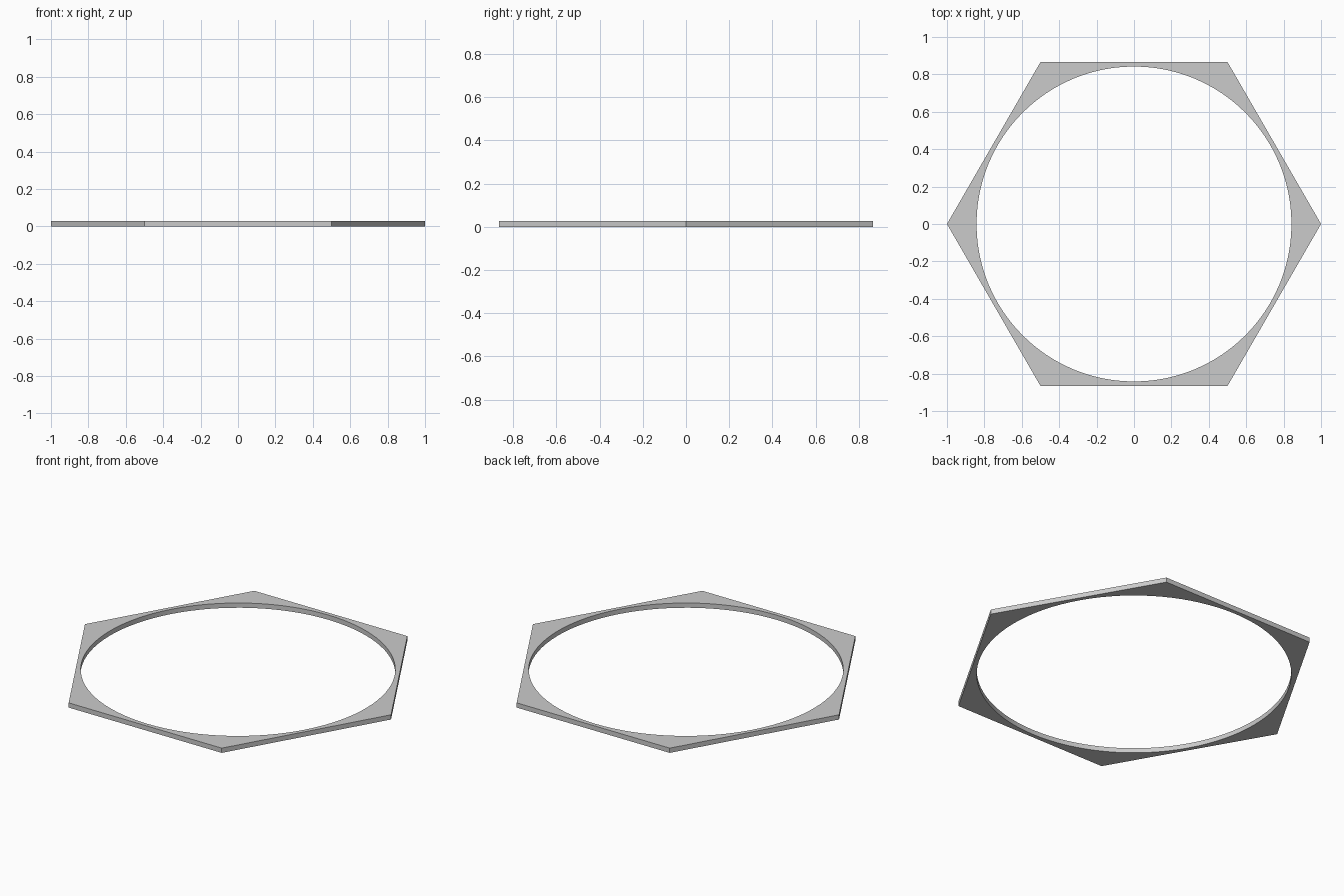
import bpy, bmesh
from math import sin, cos, pi, radians

if "Cube" in bpy.data.objects:
    bpy.data.objects.remove(bpy.data.objects["Cube"])

SEGMENTS = 96        # divisible by six so the hexagon corners are exact
HOLE_RADIUS = 0.842
HEIGHT = 0.028


def hex_radius(a):
    return cos(pi / 6) / cos(a % (pi / 3) - pi / 6)


def loop(bm, radius, z):
    angles = [2 * pi * i / SEGMENTS for i in range(SEGMENTS)]
    return [bm.verts.new((radius(a) * cos(a), radius(a) * sin(a), z)) for a in angles]


# Flat hexagonal frame with a round hole
bm = bmesh.new()
loops = [
    loop(bm, hex_radius, 0),
    loop(bm, hex_radius, HEIGHT),
    loop(bm, lambda a: HOLE_RADIUS, HEIGHT),
    loop(bm, lambda a: HOLE_RADIUS, 0),
]
for k in range(4):
    a, b = loops[k], loops[(k + 1) % 4]
    for i in range(SEGMENTS):
        j = (i + 1) % SEGMENTS
        bm.faces.new((a[i], a[j], b[j], b[i]))
bmesh.ops.recalc_face_normals(bm, faces=bm.faces)

mesh = bpy.data.meshes.new("hexagonal_frame")
bm.to_mesh(mesh)
bm.free()
frame = bpy.data.objects.new("hexagonal_frame", mesh)
bpy.context.collection.objects.link(frame)

# Smooth the round bore, keep the rims and corners sharp
bpy.context.view_layer.objects.active = frame
frame.select_set(True)
bpy.ops.object.shade_smooth_by_angle(angle=radians(30))
